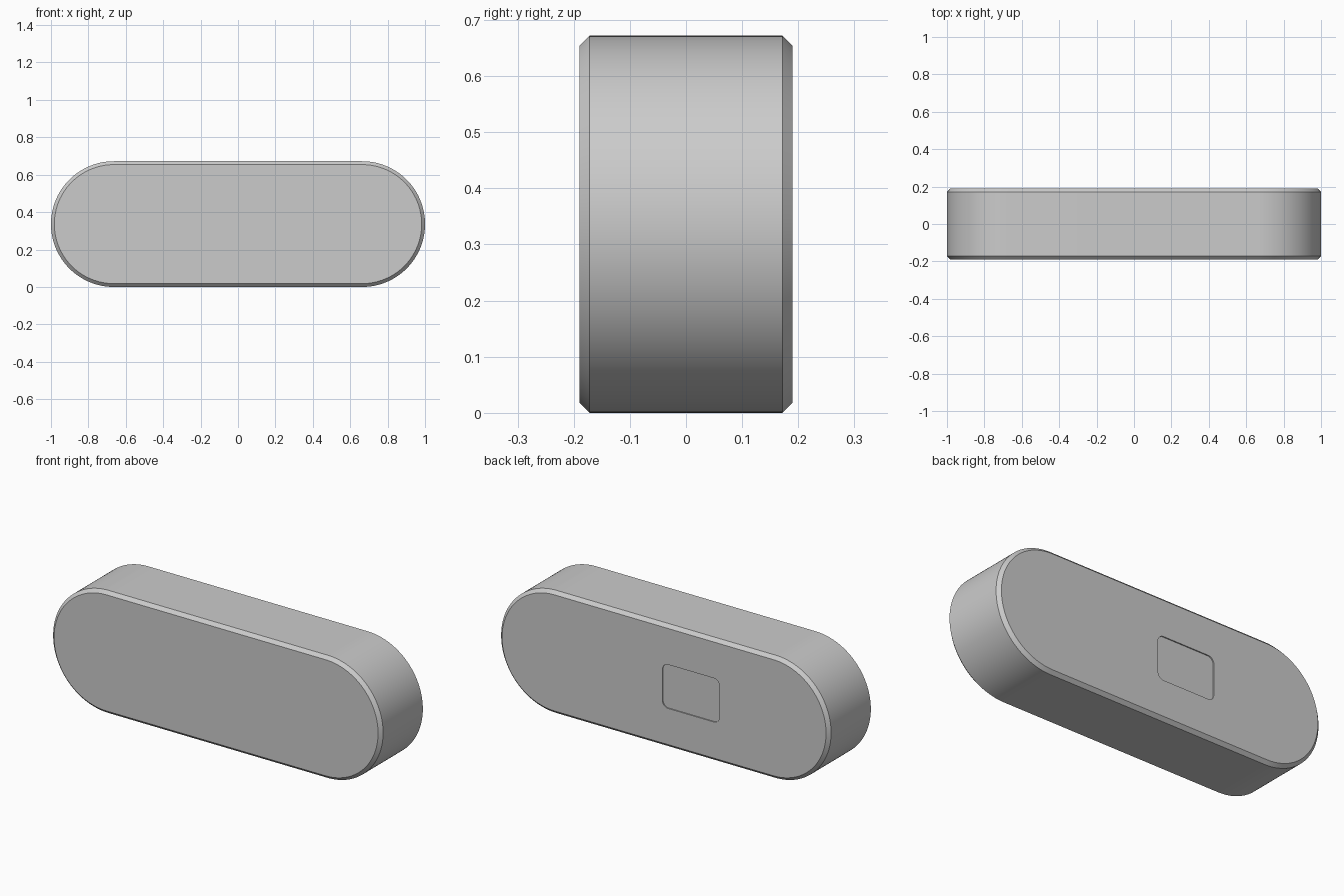
import bpy, bmesh, math

if "Cube" in bpy.data.objects:
    bpy.data.objects.remove(bpy.data.objects["Cube"])

H = 0.672          # overall height
R = H / 2          # end radius
D = 0.19           # half depth
C = 0.018          # chamfer


def rounded_loop(hx, hz, r, cx, cz, seg):
    """Rounded rectangle outline in the XZ plane (duplicate points dropped)."""
    pts = []
    for i, (sx, sz) in enumerate([(1, 1), (-1, 1), (-1, -1), (1, -1)]):
        for k in range(seg + 1):
            a = math.pi / 2 * (i + k / seg)
            p = (cx + sx * (hx - r) + r * math.cos(a), cz + sz * (hz - r) + r * math.sin(a))
            if not pts or math.dist(p, pts[-1]) > 1e-5:
                pts.append(p)
    if math.dist(pts[0], pts[-1]) < 1e-5:
        pts.pop()
    return pts


def loft(name, sections):
    """Skin a list of (y, outline) sections and cap both ends."""
    bm = bmesh.new()
    rings = [[bm.verts.new((x, y, z)) for x, z in pts] for y, pts in sections]
    for a, b in zip(rings, rings[1:]):
        n = len(a)
        for i in range(n):
            j = (i + 1) % n
            bm.faces.new((a[i], a[j], b[j], b[i]))
    bm.faces.new(rings[0])
    bm.faces.new(rings[-1])
    bmesh.ops.recalc_face_normals(bm, faces=bm.faces)
    me = bpy.data.meshes.new(name)
    bm.to_mesh(me)
    bm.free()
    ob = bpy.data.objects.new(name, me)
    bpy.context.collection.objects.link(ob)
    return ob


# Pill-shaped body with chamfered front and back rims
outer = rounded_loop(1, R, R, 0, R, 32)
inner = rounded_loop(1 - C, R - C, R - C, 0, R, 32)
body = loft("body", [(-D, inner), (-D + C, outer), (D - C, outer), (D, inner)])

# Shallow rounded pocket in the back face
pocket = rounded_loop(0.173, 0.12, 0.035, -0.163, R, 8)
cutter = loft("pocket_cutter", [(D - 0.006, pocket), (D + 0.05, pocket)])
cutter.hide_render = True
cutter.hide_set(True)
cut = body.modifiers.new("pocket", "BOOLEAN")
cut.operation = "DIFFERENCE"
cut.solver = "EXACT"
cut.object = cutter

# Apply the cut, then smooth the curved sides only
bpy.context.view_layer.objects.active = body
body.select_set(True)
bpy.ops.object.modifier_apply(modifier="pocket")
bpy.data.objects.remove(cutter)
bpy.ops.object.shade_smooth_by_angle(angle=math.radians(30))
